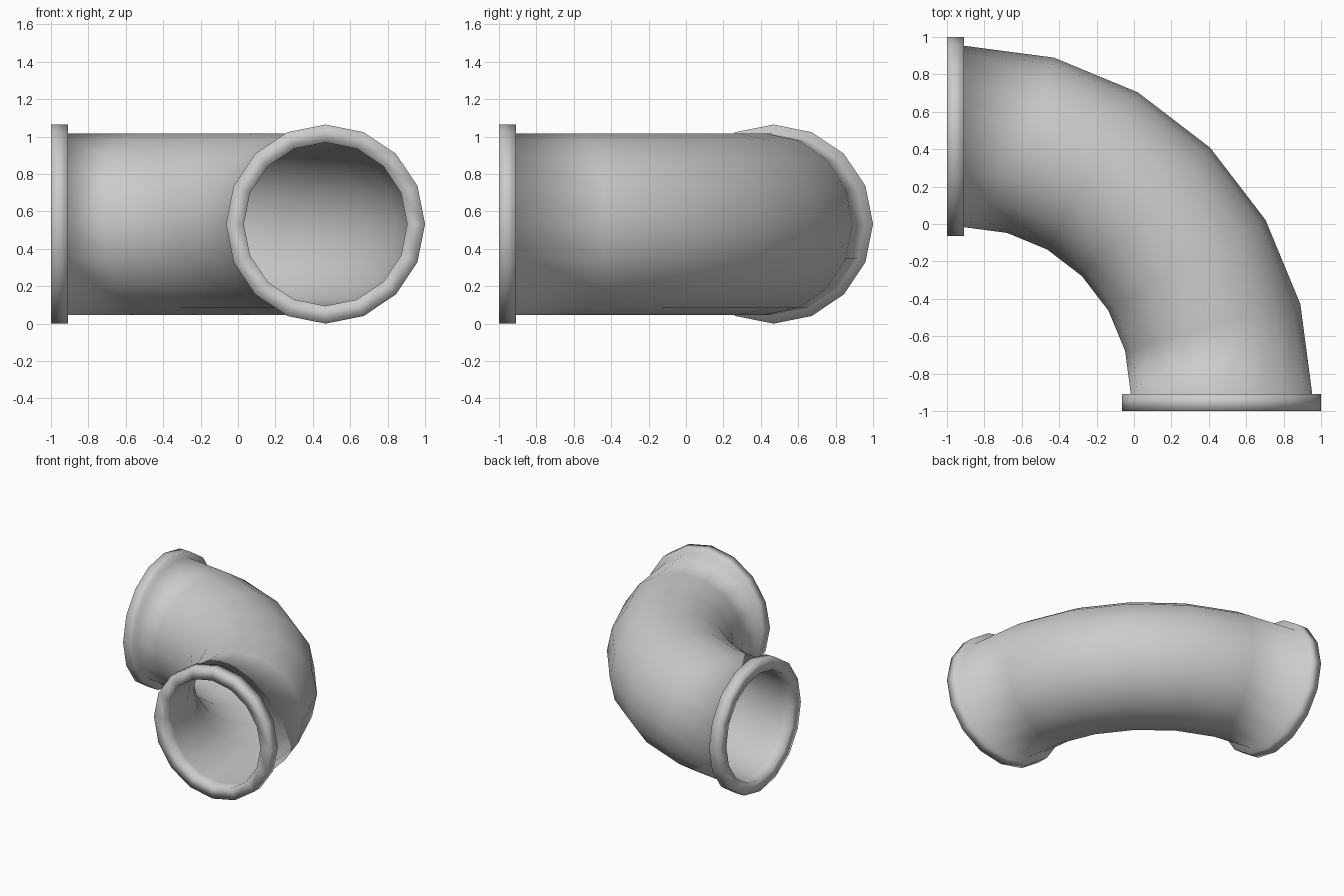
import bpy, bmesh
from math import sin, cos, radians, tau

if "Cube" in bpy.data.objects:
    bpy.data.objects.remove(bpy.data.objects["Cube"])

SIDES = 16
BEND = 6
CENTRE = -0.91          # bend centre in x and y
BEND_R = 1.378
HEIGHT = 0.532
OUTER, INNER, FLANGE = 0.485, 0.437, 0.532
LIP = 0.09


def ring(bm, angle, r, ext=0.0):
    """Circle of vertices across the pipe at a bend angle, pushed along the pipe by ext."""
    a = radians(angle)
    verts = []
    for i in range(SIDES):
        p = tau * i / SIDES
        d = BEND_R + r * cos(p)
        verts.append(bm.verts.new((CENTRE + sin(a) * d + cos(a) * ext,
                                   CENTRE + cos(a) * d - sin(a) * ext,
                                   HEIGHT + r * sin(p))))
    return verts


angles = [90 * i / BEND for i in range(BEND + 1)]

# stations: outer wall, far flange, inner wall back, near flange
stations = [(a, OUTER, 0) for a in angles]
stations += [(90, FLANGE, 0), (90, FLANGE, LIP), (90, INNER, LIP)]
stations += [(a, INNER, 0) for a in reversed(angles)]
stations += [(0, INNER, -LIP), (0, FLANGE, -LIP), (0, FLANGE, 0)]

# closed loft through all stations
bm = bmesh.new()
rings = [ring(bm, *s) for s in stations]
for k, r0 in enumerate(rings):
    r1 = rings[(k + 1) % len(rings)]
    for i in range(SIDES):
        j = (i + 1) % SIDES
        bm.faces.new((r0[i], r0[j], r1[j], r1[i]))
bmesh.ops.recalc_face_normals(bm, faces=bm.faces)
for f in bm.faces:
    f.smooth = True

mesh = bpy.data.meshes.new("pipe_elbow")
bm.to_mesh(mesh)
bm.free()
bpy.context.collection.objects.link(bpy.data.objects.new("pipe_elbow", mesh))
